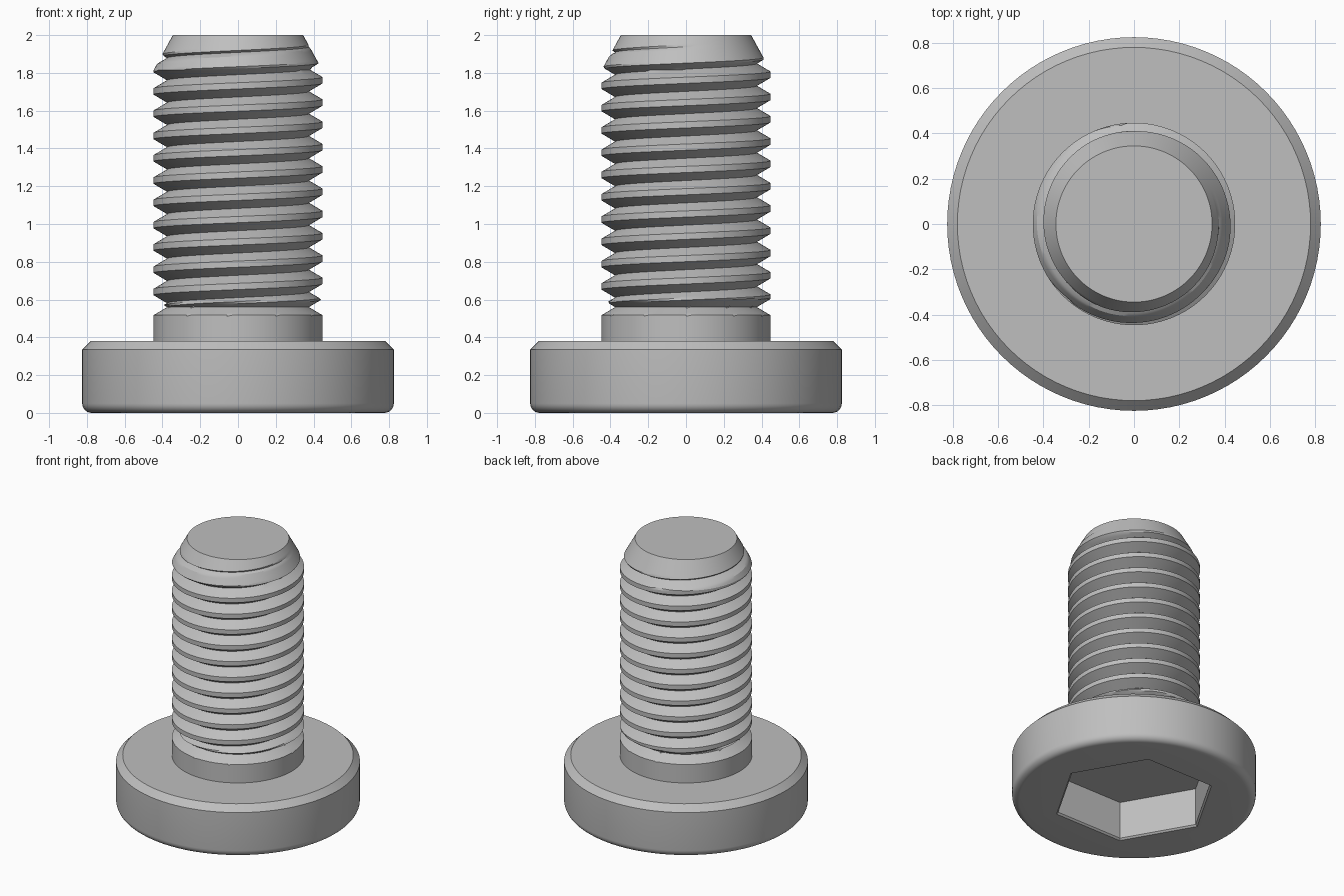
import bpy, bmesh
from math import pi, sin, cos, radians

cube = bpy.data.objects.get("Cube")
if cube:
    bpy.data.objects.remove(cube, do_unlink=True)

N = 96                       # segments around
PITCH = 0.118
CREST, ROOT = 0.447, 0.375   # thread radii
HALF = 0.0425                # half width of the V groove
HEAD_TOP, TOP = 0.38, 2.0
RELIEF = 0.56                # ring groove where the thread starts
TIP = 0.345                  # radius of the flat tip
TAPER = 0.55                 # slope of the tip chamfer

steel = bpy.data.materials.new("grey steel")
steel.use_nodes = True
grey = (0.52, 0.52, 0.52, 1)
steel.diffuse_color = grey
steel.node_tree.nodes["Principled BSDF"].inputs["Base Color"].default_value = grey


def finish(bm, name):
    bmesh.ops.remove_doubles(bm, verts=bm.verts, dist=0.0002)
    bmesh.ops.holes_fill(bm, edges=bm.edges, sides=0)
    bmesh.ops.recalc_face_normals(bm, faces=bm.faces)
    mesh = bpy.data.meshes.new(name)
    bm.to_mesh(mesh)
    bm.free()
    mesh.materials.append(steel)
    obj = bpy.data.objects.new(name, mesh)
    bpy.context.collection.objects.link(obj)
    bpy.ops.object.select_all(action='DESELECT')
    obj.select_set(True)
    bpy.context.view_layer.objects.active = obj
    bpy.ops.object.shade_smooth_by_angle(angle=radians(25))
    return obj


# Head: lathed rows, the socket rows follow a hexagon
def hexagon(size):
    return lambda a: size * cos(pi / 6) / cos(a % (pi / 3) - pi / 6)


def circle(size):
    return lambda a: size


R, FILLET = 0.825, 0.05
rows = [(hexagon(0.545), 0.29), (hexagon(0.545), 0.012), (hexagon(0.558), 0)]
for i in range(7):
    a = i * pi / 12
    rows.append((circle(R - FILLET + FILLET * sin(a)), FILLET - FILLET * cos(a)))
rows += [(circle(R), 0.335), (circle(0.78), HEAD_TOP)]

bm = bmesh.new()
rings = []
for radius, z in rows:
    angles = [2 * pi * k / N for k in range(N)]
    rings.append([bm.verts.new((radius(a) * cos(a), radius(a) * sin(a), z)) for a in angles])
for low, high in zip(rings, rings[1:]):
    for k in range(N):
        m = (k + 1) % N
        bm.faces.new((low[k], low[m], high[m], high[k]))
finish(bm, "socket_head")


# Threaded shank: a helical strip one pitch high, wound from head to tip
def groove(distance):
    return ROOT + (CREST - ROOT) * abs(distance) / HALF


def shank_point(k, offset):
    centre = 1.82 - 14 * PITCH + PITCH * k / N
    z = min(max(centre + offset, HEAD_TOP), TOP)
    for level in (RELIEF - HALF, RELIEF, TOP - (CREST - TIP) / TAPER):
        if abs(z - level) < 0.0053:
            z = level
    r = min(CREST, TIP + TAPER * (TOP - z), groove(z - RELIEF))
    for c in (centre, centre + PITCH):
        if c >= RELIEF:
            r = min(r, max(ROOT, groove(z - c)))
    a = 2 * pi * k / N
    return (r * cos(a), r * sin(a), z)


STEPS = 4
offsets = [HALF * i / STEPS for i in range(STEPS)]
offsets += [HALF + (PITCH - 2 * HALF) * i / STEPS for i in range(STEPS)]
offsets += [PITCH - HALF + HALF * i / STEPS for i in range(STEPS + 1)]

bm = bmesh.new()
strip = [[bm.verts.new(shank_point(k, o)) for o in offsets] for k in range(16 * N + 1)]
for here, after in zip(strip, strip[1:]):
    for j in range(len(offsets) - 1):
        quad = (here[j], after[j], after[j + 1], here[j + 1])
        heights = [v.co.z for v in quad]
        if max(heights) - min(heights) > 0.0001:
            bm.faces.new(quad)
loose = [v for v in bm.verts if not v.link_faces]
bmesh.ops.delete(bm, geom=loose, context='VERTS')
finish(bm, "threaded_shank")
